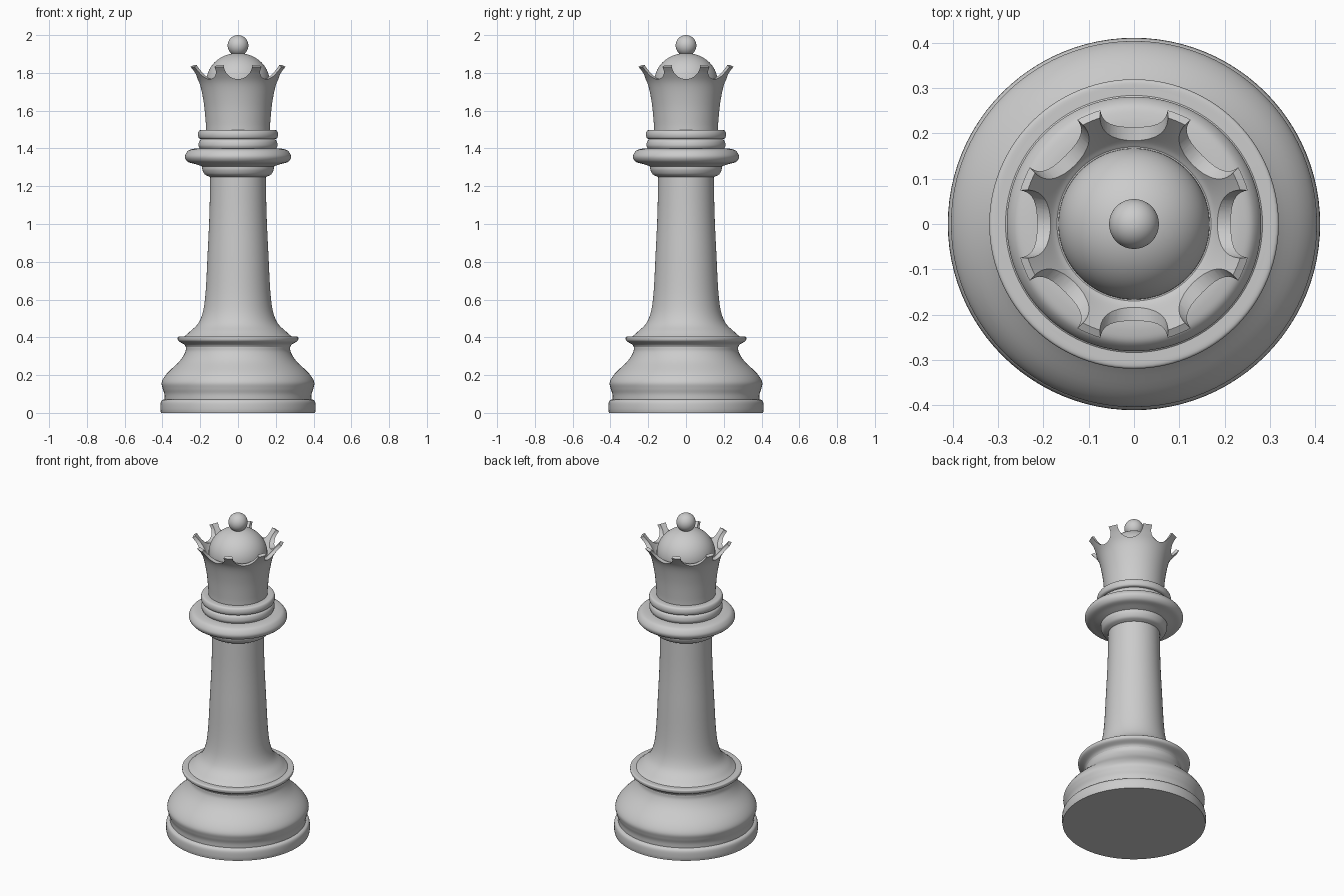
import bpy, bmesh, math
from mathutils import Vector, Matrix

cube = bpy.data.objects.get("Cube")
if cube:
    bpy.data.objects.remove(cube)

grey = bpy.data.materials.new("plain grey")
grey.use_nodes = True
colour = (0.6, 0.6, 0.6, 1)
grey.diffuse_color = colour
grey.node_tree.nodes["Principled BSDF"].inputs["Base Color"].default_value = colour


def smooth_curve(points, steps=5):
    """Spline through (radius, height) points."""
    p = [Vector(q) for q in points]
    if len(p) < 3:
        return p
    p = [2 * p[0] - p[1]] + p + [2 * p[-1] - p[-2]]
    out = []
    for a, b, c, d in zip(p, p[1:], p[2:], p[3:]):
        for i in range(steps):
            t = i / steps
            out.append(0.5 * (2 * b + (c - a) * t + (2 * a - 5 * b + 4 * c - d) * t**2
                              + (3 * b - a - 3 * c + d) * t**3))
    return out + [p[-2]]


def make_object(name, bm):
    bmesh.ops.recalc_face_normals(bm, faces=bm.faces)
    mesh = bpy.data.meshes.new(name)
    bm.to_mesh(mesh)
    bm.free()
    mesh.materials.append(grey)
    obj = bpy.data.objects.new(name, mesh)
    bpy.context.collection.objects.link(obj)
    return obj


def lathe(name, *curves, sides=96):
    """Turn joined curves about z, closed to the axis at both ends."""
    path = [q for c in curves for q in smooth_curve(c)]
    path = [Vector((0, path[0].y))] + path + [Vector((0, path[-1].y))]
    bm = bmesh.new()
    verts = [bm.verts.new((max(q.x, 0), 0, q.y)) for q in path]
    edges = [bm.edges.new(pair) for pair in zip(verts, verts[1:])]
    bmesh.ops.spin(bm, geom=verts + edges, cent=(0, 0, 0), axis=(0, 0, 1),
                   angle=math.tau, steps=sides, use_merge=False)
    bmesh.ops.remove_doubles(bm, verts=bm.verts, dist=0.0001)
    return make_object(name, bm)


def shade(obj):
    bpy.ops.object.select_all(action="DESELECT")
    obj.select_set(True)
    bpy.context.view_layer.objects.active = obj
    bpy.ops.object.shade_smooth_by_angle(angle=math.radians(35))


# Base
foot = lathe("foot", [(0.408, 0), (0.411, 0.02), (0.41, 0.05), (0.404, 0.065), (0.392, 0.072)])
bulge = lathe("base_bulge", [(0.388, 0.07), (0.39, 0.1), (0.399, 0.13), (0.403, 0.165),
                             (0.375, 0.21), (0.31, 0.273), (0.28, 0.32), (0.276, 0.35)])
base_ring = lathe("base_ring", [(0.274, 0.345), (0.285, 0.362), (0.312, 0.378), (0.319, 0.39),
                                (0.316, 0.403), (0.29, 0.405)])

# Stem
stem = lathe("stem", [(0.285, 0.404), (0.255, 0.43), (0.203, 0.487), (0.175, 0.6),
                      (0.16, 0.86), (0.151, 1.06), (0.147, 1.26)])

# Collar
collar = lathe("collar", [(0.15, 1.25), (0.175, 1.262), (0.188, 1.285), (0.19, 1.305)],
               [(0.19, 1.305), (0.225, 1.317), (0.265, 1.329), (0.281, 1.357), (0.264, 1.388),
                (0.235, 1.398), (0.2, 1.4)])
middle_ring = lathe("middle_ring", [(0.2, 1.395), (0.209, 1.415), (0.205, 1.438), (0.192, 1.45)])
upper_ring = lathe("upper_ring", [(0.192, 1.449), (0.207, 1.455), (0.212, 1.474),
                                  (0.206, 1.493), (0.19, 1.498), (0.165, 1.498)])

# Crown cup, with a raised rim and a hollow top
crown = lathe("crown", [(0.169, 1.49), (0.171, 1.54), (0.181, 1.64), (0.202, 1.74),
                        (0.232, 1.795), (0.262, 1.832)],
              [(0.262, 1.832), (0.246, 1.841)],
              [(0.246, 1.841), (0.216, 1.805), (0.185, 1.768), (0.17, 1.755)])

# Eight round notches, cut by four bars running across the rim
for i in range(4):
    bm = bmesh.new()
    turn = Matrix.Rotation(i * math.pi / 4, 4, "Z") @ Matrix.Rotation(math.pi / 2, 4, "Y")
    bmesh.ops.create_cone(bm, cap_ends=True, segments=48, radius1=0.075, radius2=0.075,
                          depth=1, matrix=Matrix.Translation((0, 0, 1.842)) @ turn)
    cutter = make_object("notch_cutter", bm)
    cutter.hide_render = True
    cut = crown.modifiers.new("notch", "BOOLEAN")
    cut.operation = "DIFFERENCE"
    cut.solver = "EXACT"
    cut.object = cutter
    bpy.context.view_layer.objects.active = crown
    bpy.ops.object.modifier_apply(modifier=cut.name)
    bpy.data.objects.remove(cutter)

# Dome and finial ball
quarter = [i * math.pi / 32 for i in range(17)]
dome = lathe("dome", [(0.167 * math.cos(a), 1.755 + 0.15 * math.sin(a)) for a in quarter])
ball = lathe("finial_ball", [(0.055 * math.cos(a), 1.945 + 0.055 * math.sin(a))
                             for a in [-math.pi / 2 + 2 * q for q in quarter]])

for part in (foot, bulge, base_ring, stem, collar, middle_ring, upper_ring, crown, dome, ball):
    shade(part)
